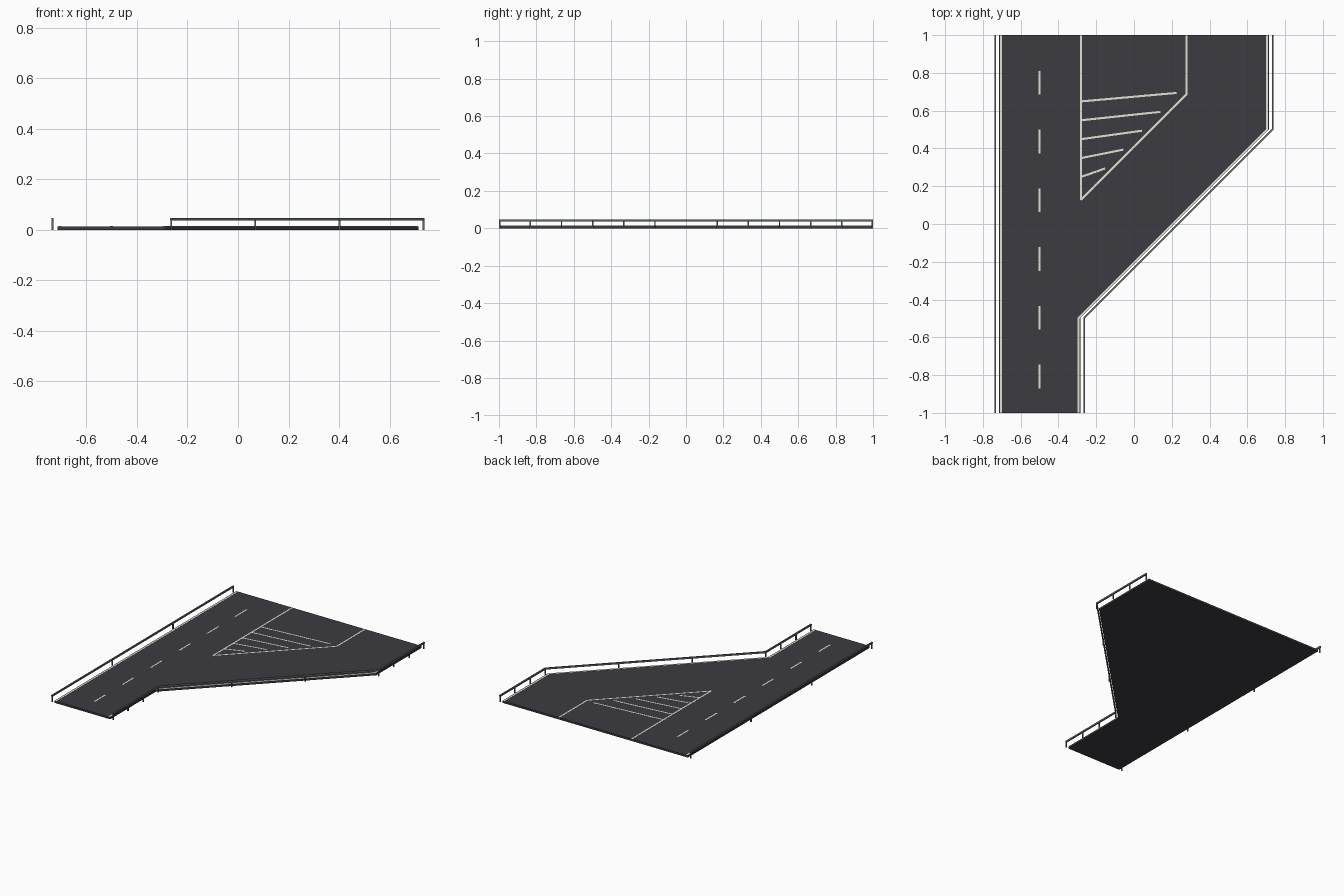
import bpy
import bmesh
from mathutils import Vector

cube = bpy.data.objects.get("Cube")
if cube:
    bpy.data.objects.remove(cube, do_unlink=True)


def material(name, rgb):
    m = bpy.data.materials.new(name)
    m.use_nodes = True
    m.diffuse_color = (*rgb, 1)
    m.node_tree.nodes["Principled BSDF"].inputs["Base Color"].default_value = (*rgb, 1)
    return m


asphalt = material("dark asphalt", (0.046, 0.043, 0.052))
paint = material("off white paint", (0.78, 0.76, 0.67))
steel = material("grey steel", (0.12, 0.15, 0.155))

ROAD_TOP = 0.0135
PAINT_TOP = ROAD_TOP + 0.0007
LINE = 0.011


def offset(path, d):
    """Shift an open path to its right, with mitred corners."""
    pts = [Vector(p) for p in path]
    dirs = [(b - a).normalized() for a, b in zip(pts, pts[1:])]
    normals = [Vector((t.y, -t.x)) for t in dirs]
    result = []
    for i, p in enumerate(pts):
        n0 = normals[max(i - 1, 0)]
        n1 = normals[min(i, len(normals) - 1)]
        result.append(p + (n0 + n1) * d / (1 + n0.dot(n1)))
    return result


def shift_x(path, d):
    return [(x + d, y) for x, y in path]


def prism(bm, outline, z0, z1):
    """Add a closed slab with the given outline."""
    low = [bm.verts.new((p[0], p[1], z0)) for p in outline]
    high = [bm.verts.new((p[0], p[1], z1)) for p in outline]
    bm.faces.new(low[::-1])
    bm.faces.new(high)
    for i in range(len(low)):
        j = (i + 1) % len(low)
        bm.faces.new((low[i], low[j], high[j], high[i]))


def strip(bm, path, width, z0, z1):
    """Add a bar of constant width along a path."""
    prism(bm, offset(path, width / 2) + offset(path, -width / 2)[::-1], z0, z1)


def finish(name, bm, mat):
    bmesh.ops.recalc_face_normals(bm, faces=bm.faces)
    mesh = bpy.data.meshes.new(name)
    bm.to_mesh(mesh)
    bm.free()
    mesh.materials.append(mat)
    obj = bpy.data.objects.new(name, mesh)
    bpy.context.collection.objects.link(obj)


def painted(name, paths):
    bm = bmesh.new()
    for path in paths:
        strip(bm, path, LINE, ROAD_TOP - 0.001, PAINT_TOP)
    finish(name, bm, paint)


# Road slab: straight carriageway with a diverging exit
left_edge = [(-0.714, -1), (-0.714, 1)]
right_edge = [(-0.284, -1), (-0.284, -0.498), (0.714, 0.5), (0.714, 1)]
bm = bmesh.new()
prism(bm, right_edge + left_edge[::-1], 0, ROAD_TOP)
finish("road_slab", bm, asphalt)

# Edge lines
painted("left_edge_line", [shift_x(left_edge, 0.010)])
painted("right_edge_line", [shift_x(right_edge, -0.010)])

# Dashed lane divider
painted("lane_dashes", [[(-0.5, y - 0.063), (-0.5, y + 0.063)]
                        for y in (-0.807 + 0.311 * i for i in range(6))])

# Painted island between the carriageway and the exit
painted("island_outline", [[(-0.281, 0.127), (-0.281, 1)],
                           [(-0.281, 0.127), (0.279, 0.687), (0.279, 1)]])
painted("island_hatching", [[(-0.281, 0.249 + 0.1 * i),
                             (min(-0.153 + 0.098 * i, 0.226), 0.294 + 0.1 * i)]
                            for i in range(5)])


# Guardrails: a top bar, with posts dividing each straight into thirds
def guardrail(name, path):
    bm = bmesh.new()
    strip(bm, path, 0.009, 0.036, 0.047)
    finish(name + "_bar", bm, steel)
    bm = bmesh.new()
    half = 0.0035
    spots = [Vector(path[0])]
    for a, b in zip(path, path[1:]):
        spots += [Vector(a).lerp(Vector(b), k / 3) for k in (1, 2, 3)]
    for p in spots:
        y = max(-1 + half, min(1 - half, p.y))
        strip(bm, [(p.x, y - half), (p.x, y + half)], 2 * half, 0, 0.037)
    finish(name + "_posts", bm, steel)


guardrail("left_guardrail", shift_x(left_edge, -0.02))
guardrail("right_guardrail", shift_x(right_edge, 0.02))
